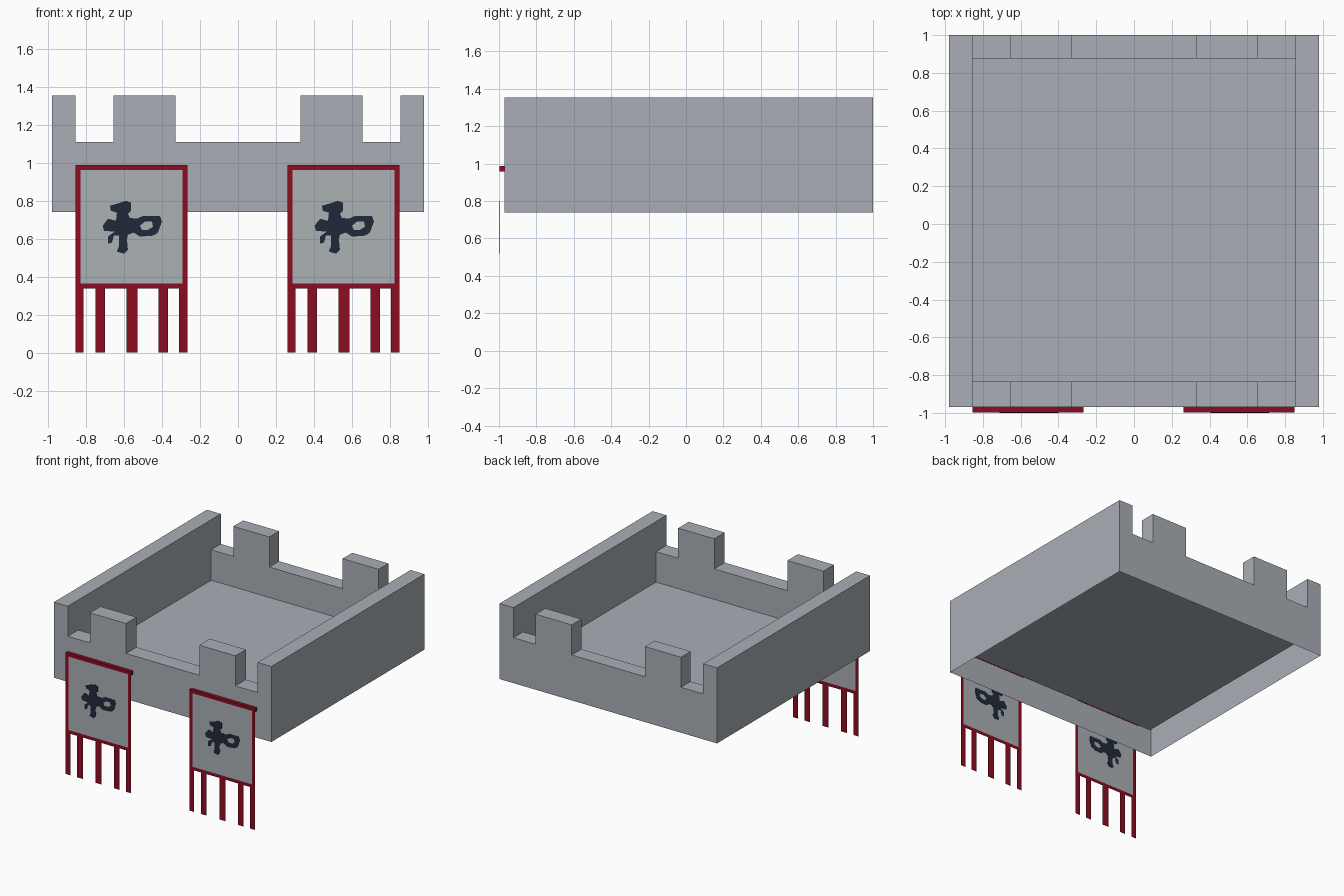
import bpy, bmesh
from mathutils import Vector

if "Cube" in bpy.data.objects:
    bpy.data.objects.remove(bpy.data.objects["Cube"])


def material(name, rgb):
    m = bpy.data.materials.new(name)
    m.diffuse_color = (*rgb, 1)
    m.use_nodes = True
    m.node_tree.nodes["Principled BSDF"].inputs["Base Color"].default_value = m.diffuse_color
    return m


STONE = material("stone grey", (0.40, 0.43, 0.47))
CLOTH = material("cloth grey", (0.41, 0.44, 0.46))
RED = material("crimson", (0.26, 0.004, 0.015))
NAVY = material("dark navy", (0.014, 0.023, 0.042))


def add_object(name, mesh, *mats):
    for m in mats:
        mesh.materials.append(m)
    ob = bpy.data.objects.new(name, mesh)
    bpy.context.collection.objects.link(ob)
    return ob


def quad(bm, pts, normal, mat=0):
    f = bm.faces.new([bm.verts.new(p) for p in pts])
    f.normal_update()
    if f.normal.dot(Vector(normal)) < 0:
        f.normal_flip()
    f.material_index = mat


def finish(bm, name, *mats):
    bmesh.ops.remove_doubles(bm, verts=bm.verts, dist=1e-5)
    mesh = bpy.data.meshes.new(name)
    bm.to_mesh(mesh)
    bm.free()
    return add_object(name, mesh, *mats)


# Battlement: a stepped shell, open underneath, from a height per plan cell
XS = [-0.98, -0.855, -0.655, -0.33, 0.33, 0.655, 0.855, 0.98]
YS = [-0.97, -0.835, 0.875, 1.0]
BASE, FLOOR, LOW, HIGH = 0.74, 0.862, 1.11, 1.355


def height(i, j):
    if not (0 <= i < 7 and 0 <= j < 3):
        return BASE
    if i in (0, 6):
        return HIGH                      # full-length side walls
    if j == 1:
        return FLOOR
    return HIGH if i in (2, 4) else LOW  # merlons and gaps


bm = bmesh.new()
for i in range(7):
    for j in range(3):
        x0, x1, y0, y1, h = XS[i], XS[i + 1], YS[j], YS[j + 1], height(i, j)
        quad(bm, [(x0, y0, h), (x1, y0, h), (x1, y1, h), (x0, y1, h)], (0, 0, 1))
        for di, dj, a, b in ((-1, 0, (x0, y0), (x0, y1)), (1, 0, (x1, y0), (x1, y1)),
                             (0, -1, (x0, y0), (x1, y0)), (0, 1, (x0, y1), (x1, y1))):
            n = height(i + di, j + dj)
            if n < h:
                quad(bm, [(*a, n), (*b, n), (*b, h), (*a, h)], (di, dj, 0))
finish(bm, "battlement", STONE)

# Banners: flat sheet with border, panel and tails, hung from a rod
FRONT = -0.998
W, TOP, BOTTOM, RIM = 0.588, 0.988, 0.338, 0.026
TAILS = [(0, 0.042), (0.105, 0.155), (0.268, 0.325), (0.437, 0.486), (0.545, W)]
# Splash emblem outline and its hole, relative to the banner's left edge and the ground
EMBLEM = [(.265, .80), (.291, .79), (.291, .747), (.275, .732), (.286, .71), (.323, .705),
          (.354, .72), (.444, .72), (.454, .69), (.433, .632), (.407, .616), (.338, .611),
          (.307, .632), (.275, .621), (.270, .595), (.275, .542), (.254, .521), (.217, .532),
          (.228, .563), (.228, .616), (.201, .616), (.191, .579), (.170, .574), (.170, .611),
          (.205, .637), (.149, .642), (.142, .668), (.170, .705), (.212, .695), (.217, .737),
          (.185, .747), (.180, .774), (.217, .784)]
HOLE = [(.338, .668), (.365, .69), (.402, .69), (.407, .663), (.381, .647), (.349, .647)]

for side, left in (("left", -0.855), ("right", 0.262)):
    bm = bmesh.new()

    def plate(x0, x1, z0, z1, mat=0):
        x0, x1 = x0 + left, x1 + left
        quad(bm, [(x0, FRONT, z0), (x1, FRONT, z0), (x1, FRONT, z1), (x0, FRONT, z1)],
             (0, -1, 0), mat)

    plate(0, W, BOTTOM, BOTTOM + RIM)
    plate(0, W, TOP - RIM, TOP)
    plate(0, RIM, BOTTOM + RIM, TOP - RIM)
    plate(W - RIM, W, BOTTOM + RIM, TOP - RIM)
    plate(RIM, W - RIM, BOTTOM + RIM, TOP - RIM, 1)
    for a, b in TAILS:
        plate(a, b, 0, BOTTOM)
    finish(bm, side + "_banner", RED, CLOTH)

    # Rod between the sheet and the wall
    bm = bmesh.new()
    bmesh.ops.create_cube(bm, size=1)
    bmesh.ops.scale(bm, vec=(W, 0.028, 0.03), verts=bm.verts)
    bmesh.ops.translate(bm, vec=(left + W / 2, -0.983, TOP - 0.015), verts=bm.verts)
    finish(bm, side + "_rod", RED)

    # Emblem: thin plate showing on both faces of the sheet
    curve = bpy.data.curves.new("emblem_outline", "CURVE")
    curve.dimensions, curve.fill_mode, curve.extrude = "2D", "BOTH", 0.002
    for pts in (EMBLEM, HOLE):
        s = curve.splines.new("POLY")
        s.points.add(len(pts) - 1)
        for p, (x, z) in zip(s.points, pts):
            p.co = (x, z, 0, 1)
        s.use_cyclic_u = True
    temp = add_object("emblem_outline", curve)
    mesh = bpy.data.meshes.new_from_object(temp)
    bpy.data.objects.remove(temp)
    emblem = add_object(side + "_emblem", mesh, NAVY)
    emblem.rotation_euler.x = 1.5707963
    emblem.location = (left, FRONT, 0)
